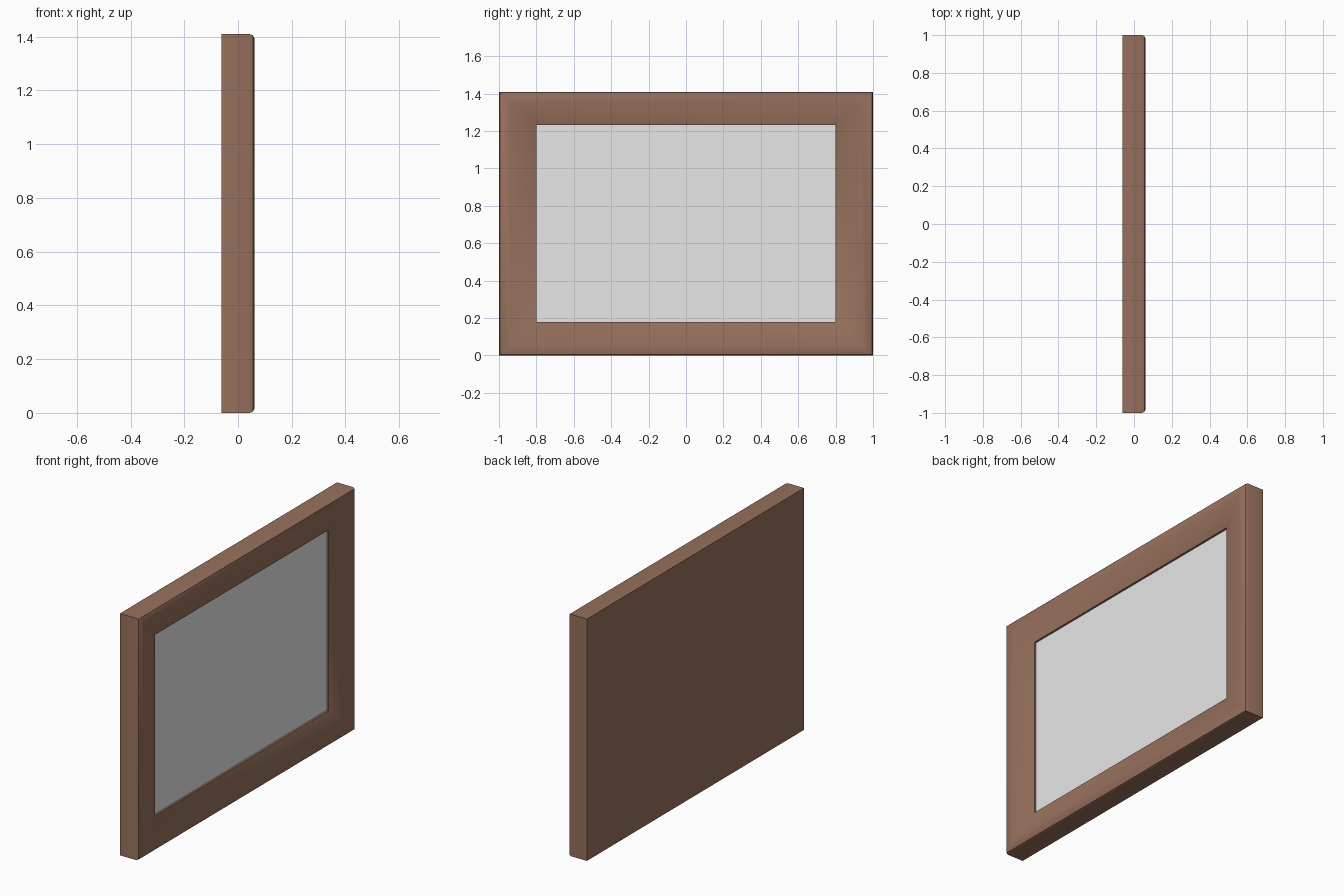
import bpy
import bmesh
import math

cube = bpy.data.objects.get("Cube")
if cube:
    bpy.data.objects.remove(cube)

HEIGHT = 1.41
HALF_DEPTH = 0.061
BORDER_Y, BORDER_Z = 0.2, 0.178


def make_material(name, color):
    mat = bpy.data.materials.new(name)
    mat.use_nodes = True
    mat.diffuse_color = color
    mat.node_tree.nodes["Principled BSDF"].inputs["Base Color"].default_value = color
    return mat


def make_object(name, bm, mat):
    bmesh.ops.recalc_face_normals(bm, faces=bm.faces)
    mesh = bpy.data.meshes.new(name)
    bm.to_mesh(mesh)
    bm.free()
    mesh.materials.append(mat)
    obj = bpy.data.objects.new(name, mesh)
    bpy.context.collection.objects.link(obj)
    return obj


def ring(bm, inset, x):
    """Rectangle of four vertices; inset 0 is the rim, 1 is the opening."""
    hy = 1 - BORDER_Y * inset
    hz = HEIGHT / 2 - BORDER_Z * inset
    return [bm.verts.new((x, sy * hy, HEIGHT / 2 + sz * hz))
            for sy, sz in ((-1, -1), (1, -1), (1, 1), (-1, 1))]


wood = make_material("brown wood", (0.314, 0.165, 0.109, 1))
paper = make_material("pale grey paper", (0.8, 0.8, 0.8, 1))

# Wooden frame: moulding profile (inset, depth) swept around the rectangle
profile = [(0, -HALF_DEPTH), (0, 0.043), (0.025, 0.055), (0.09, HALF_DEPTH),
           (0.3, 0.059), (0.55, 0.052), (0.8, 0.04), (1, 0.025), (1, 0.005)]
bm = bmesh.new()
rings = [ring(bm, inset, x) for inset, x in profile]
for a, b in zip(rings, rings[1:]):
    for i in range(4):
        j = (i + 1) % 4
        bm.faces.new((a[i], a[j], b[j], b[i]))
bm.faces.new(rings[0])    # flat back
bm.faces.new(rings[-1])   # recess floor
frame = make_object("frame", bm, wood)

bpy.ops.object.select_all(action="DESELECT")
frame.select_set(True)
bpy.context.view_layer.objects.active = frame
bpy.ops.object.shade_smooth_by_angle(angle=math.radians(40))

# Blank picture panel set just behind the inner lip
bm = bmesh.new()
bmesh.ops.create_cube(bm, size=1)
for v in bm.verts:
    v.co.x = 0.009 + v.co.x * 0.008
    v.co.y *= 2 * (1 - BORDER_Y)
    v.co.z = HEIGHT / 2 + v.co.z * (HEIGHT - 2 * BORDER_Z)
make_object("picture_panel", bm, paper)
